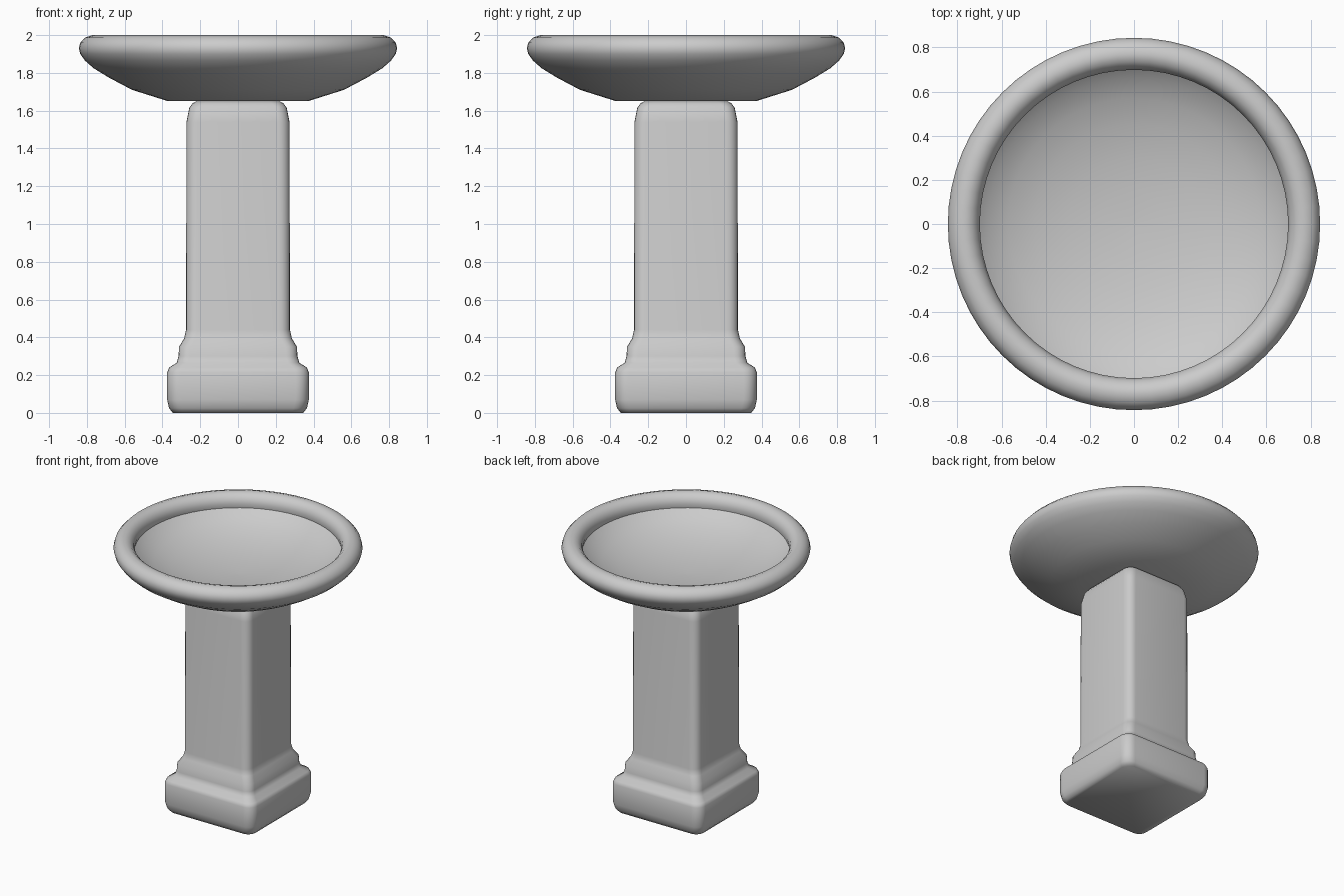
import bpy, bmesh
from math import sin, cos, pi, radians

if "Cube" in bpy.data.objects:
    bpy.data.objects.remove(bpy.data.objects["Cube"])


def loft(name, rings, angle, close_ends=True):
    """Skin a stack of equal-length point rings into a smooth object."""
    bm = bmesh.new()
    loops = [[bm.verts.new(p) for p in ring] for ring in rings]
    n = len(loops[0])
    for a, b in zip(loops, loops[1:]):
        for i in range(n):
            j = (i + 1) % n
            bm.faces.new((a[i], a[j], b[j], b[i]))
    if close_ends:
        bm.faces.new(loops[0][::-1])
        bm.faces.new(loops[-1])
    bmesh.ops.recalc_face_normals(bm, faces=bm.faces)
    mesh = bpy.data.meshes.new(name)
    bm.to_mesh(mesh)
    bm.free()
    obj = bpy.data.objects.new(name, mesh)
    bpy.context.collection.objects.link(obj)
    bpy.ops.object.select_all(action='DESELECT')
    obj.select_set(True)
    bpy.context.view_layer.objects.active = obj
    bpy.ops.object.shade_smooth_by_angle(angle=radians(angle))
    return obj


def circle(r, z, n=64):
    return [(r * cos(2 * pi * i / n), r * sin(2 * pi * i / n), z) for i in range(n)]


def rounded_square(half, z, radius, seg=5):
    pts = []
    for q in range(4):
        mid = pi / 4 + q * pi / 2
        cx = (half - radius) * (1 if cos(mid) > 0 else -1)
        cy = (half - radius) * (1 if sin(mid) > 0 else -1)
        for k in range(seg + 1):
            t = q * pi / 2 + k / seg * pi / 2
            pts.append((cx + radius * cos(t), cy + radius * sin(t), z))
    return pts


# Square pedestal: plinth, stepped moulding and column in one stack (half width, z, corner radius)
pedestal = [
    (0.345, 0.0, 0.06), (0.365, 0.025, 0.07), (0.375, 0.07, 0.07), (0.375, 0.215, 0.07),
    (0.365, 0.24, 0.07), (0.325, 0.265, 0.06), (0.315, 0.30, 0.06), (0.312, 0.35, 0.06),
    (0.285, 0.395, 0.06), (0.275, 0.44, 0.06), (0.273, 1.54, 0.06), (0.258, 1.615, 0.06),
    (0.24, 1.64, 0.06), (0.22, 1.65, 0.06),
]
loft("pedestal", [rounded_square(*p) for p in pedestal], 50)

# Round basin: underside, rolled rim, then the hollow inside (radius, z)
underside = [(0.37, 1.65), (0.56, 1.71), (0.68, 1.773), (0.765, 1.825), (0.81, 1.865)]
rim = [(0.835, 1.90), (0.843, 1.93), (0.835, 1.96), (0.81, 1.987), (0.77, 2.0),
       (0.735, 1.99), (0.71, 1.965), (0.698, 1.93), (0.702, 1.90)]
hollow = [(0.66, 1.865), (0.57, 1.82), (0.45, 1.78), (0.30, 1.75), (0.15, 1.735), (0.02, 1.73)]
loft("basin", [circle(r, z) for r, z in underside + rim + hollow], 45)
